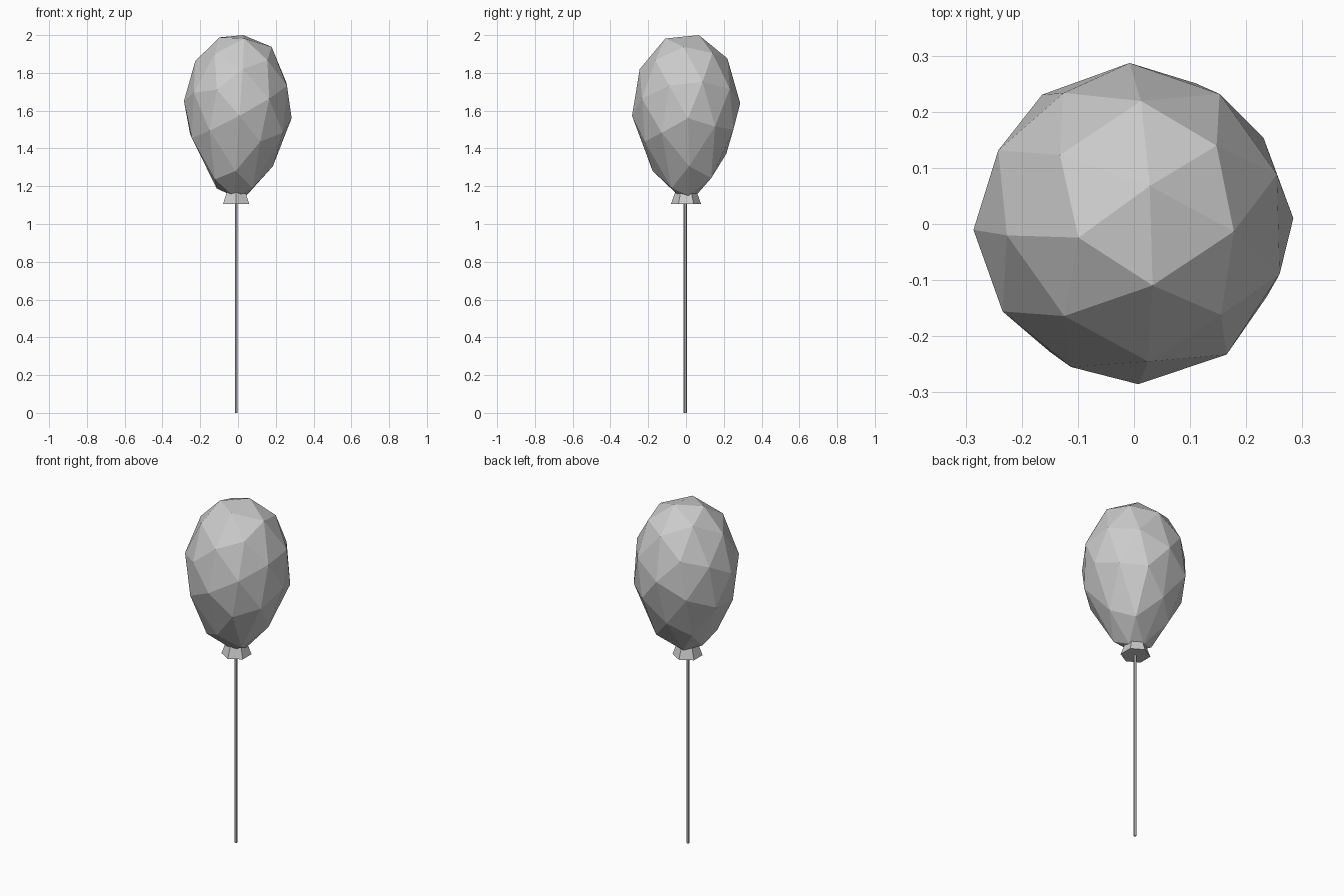
import bpy, bmesh
from mathutils import Matrix, Vector

if "Cube" in bpy.data.objects:
    bpy.data.objects.remove(bpy.data.objects["Cube"])

R = 0.288


def to_object(bm, name):
    bmesh.ops.recalc_face_normals(bm, faces=bm.faces)
    mesh = bpy.data.meshes.new(name)
    bm.to_mesh(mesh)
    bm.free()
    obj = bpy.data.objects.new(name, mesh)
    bpy.context.collection.objects.link(obj)
    return obj


def edge_frame(a, b):
    e1 = (a + b).normalized()
    e2 = (b - a).normalized()
    e2 = (e2 - e1 * e2.dot(e1)).normalized()
    return Matrix((e1, e2, e1.cross(e2))).transposed()


def on_sphere(x, y):
    x, y = x / R, y / R
    return Vector((x, y, (1 - x * x - y * y) ** 0.5))


# (height on unit sphere, final z, width factor)
PROFILE = [(-1.0, 1.135, 0.45), (-0.93, 1.15, 0.5), (-0.777, 1.19, 0.62),
           (-0.71, 1.235, 0.82), (-0.66, 1.27, 0.8), (-0.54, 1.36, 0.86),
           (-0.31, 1.475, 0.98), (0.0, 1.605, 1.0), (0.545, 1.83, 1.0),
           (0.78, 1.935, 1.0), (0.93, 1.985, 1.0), (0.97, 2.0, 1.0), (1.0, 2.0, 1.0)]


def shape(s):
    for (s0, z0, k0), (s1, z1, k1) in zip(PROFILE, PROFILE[1:]):
        if s <= s1:
            t = (s - s0) / (s1 - s0)
            return z0 + t * (z1 - z0), k0 + t * (k1 - k0)
    return PROFILE[-1][1:]


# Balloon: turned icosphere, tapered towards the neck
bm = bmesh.new()
bmesh.ops.create_icosphere(bm, subdivisions=2, radius=1)
corners = [v.co.copy() for v in bm.verts if len(v.link_edges) == 5]
a = corners[0]
b = min(corners[1:], key=lambda c: (c - a).length)
turn = edge_frame(on_sphere(-0.1, -0.025), on_sphere(0.148, 0.14)) @ edge_frame(a, b).transposed()
for v in bm.verts:
    p = turn @ v.co
    z, k = shape(p.z)
    v.co = (p.x * R * k - 0.01 * (1 - k), p.y * R * k, z)
top = max(v.co.z for v in bm.verts)
for v in bm.verts:
    v.co.z += 2.0 - top
to_object(bm, "balloon")


def cone(name, sides, r_low, r_high, z0, z1, x, y):
    m = bmesh.new()
    bmesh.ops.create_cone(m, cap_ends=True, segments=sides, radius1=r_low, radius2=r_high,
                          depth=z1 - z0, matrix=Matrix.Translation((x, y, (z0 + z1) / 2)))
    return to_object(m, name)


# Flared knot and string
cone("neck", 6, 0.08, 0.055, 1.105, 1.175, -0.01, 0)
cone("string", 6, 0.008, 0.008, 0, 1.11, -0.01, -0.004)
